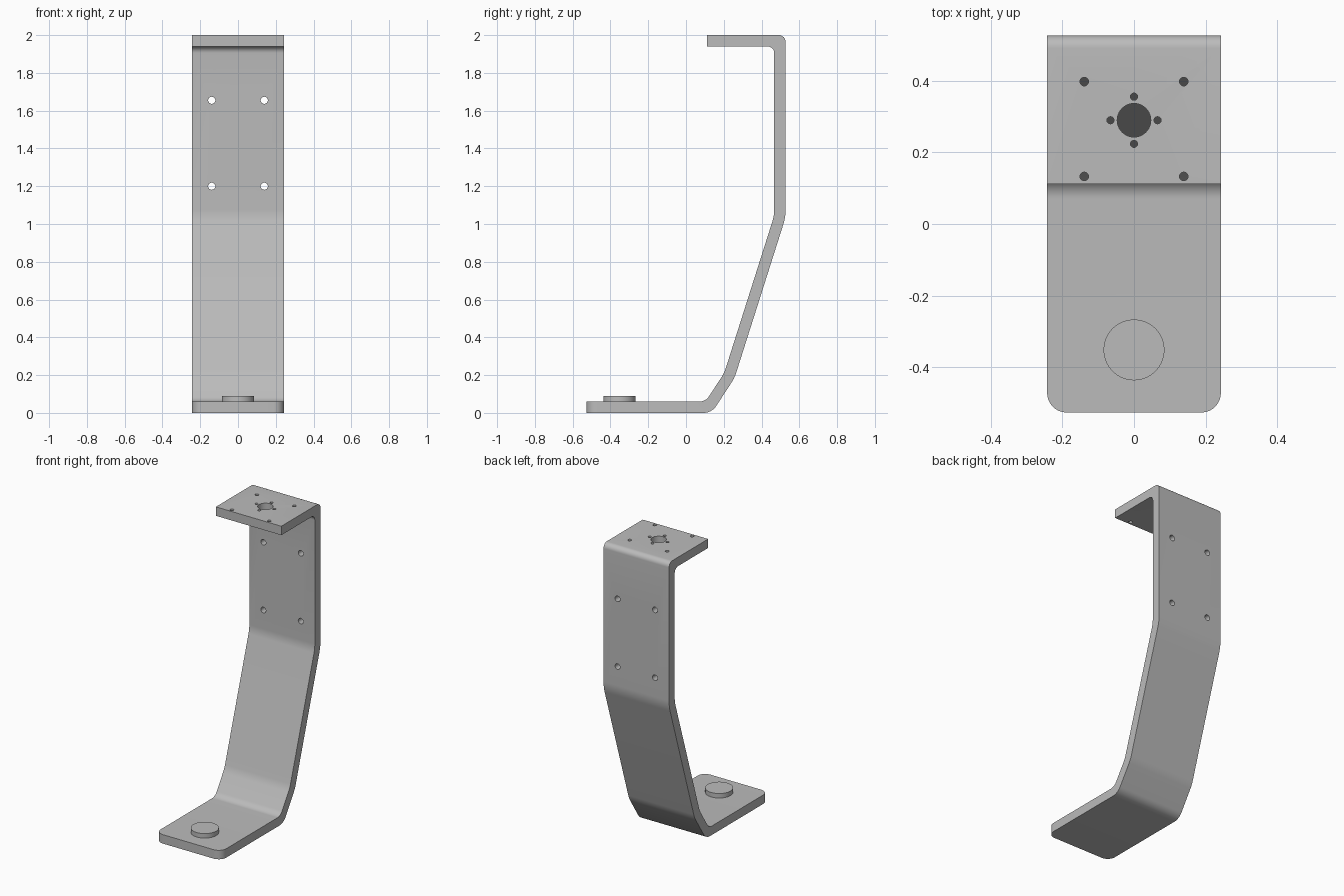
import bpy, bmesh, math
from mathutils import Vector

cube = bpy.data.objects.get("Cube")
if cube:
    bpy.data.objects.remove(cube)

HALF_WIDTH = 0.243
THICK = 0.06
FRONT, BACK = -0.527, 0.527

grey = bpy.data.materials.new("bracket grey")
grey.use_nodes = True
colour = (0.5, 0.5, 0.5, 1)
grey.diffuse_color = colour
grey.node_tree.nodes["Principled BSDF"].inputs["Base Color"].default_value = colour


def make_object(name, bm):
    bmesh.ops.recalc_face_normals(bm, faces=bm.faces[:])
    mesh = bpy.data.meshes.new(name)
    bm.to_mesh(mesh)
    bm.free()
    mesh.materials.append(grey)
    obj = bpy.data.objects.new(name, mesh)
    bpy.context.collection.objects.link(obj)
    return obj


def smooth(obj):
    bpy.ops.object.select_all(action='DESELECT')
    obj.select_set(True)
    bpy.context.view_layer.objects.active = obj
    bpy.ops.object.shade_smooth_by_angle(angle=math.radians(30))


def offset(path, dist):
    """Shift an open path to its left by dist."""
    dirs = [(b - a).normalized() for a, b in zip(path, path[1:])]
    dirs = [dirs[0]] + dirs + [dirs[-1]]
    result = []
    for p, d0, d1 in zip(path, dirs, dirs[1:]):
        n0, n1 = Vector((-d0.y, d0.x)), Vector((-d1.y, d1.x))
        result.append(p + (n0 + n1) * dist / (1 + n0.dot(n1)))
    return result


def fillet(path, radii, steps=8):
    """Round the inner corners of an open path with arcs."""
    result = [path[0]]
    for a, p, b, r in zip(path, path[1:], path[2:], radii):
        u, v = (a - p).normalized(), (b - p).normalized()
        half = u.angle(v) / 2
        centre = p + (u + v).normalized() * r / math.sin(half)
        start = p + u * r / math.tan(half) - centre
        end = p + v * r / math.tan(half) - centre
        turn = math.pi - 2 * half
        for i in range(steps + 1):
            t = i / steps
            result.append(centre + (start * math.sin((1 - t) * turn)
                                    + end * math.sin(t * turn)) / math.sin(turn))
    return result + [path[-1]]


def cylinder(bm, radius, depth, location, along_y=False, segments=24):
    new = bmesh.ops.create_cone(bm, cap_ends=True, segments=segments, radius1=radius,
                                radius2=radius, depth=depth)["verts"]
    for v in new:
        if along_y:
            v.co.y, v.co.z = -v.co.z, v.co.y
        v.co += Vector(location)


# Bent strip: side profile (y, z) with rounded bends, extruded across x
outer = [Vector(p) for p in ((FRONT, 0), (0.136, 0), (0.257, 0.185),
                             (BACK, 1.035), (BACK, 2), (0.112, 2))]
inner = offset(outer, THICK)
profile = fillet(outer, (0.08, 0.2, 0.25, 0.035)) + fillet(inner, (0.06, 0.2, 0.2, 0.035))[::-1]
bm = bmesh.new()
side = bm.faces.new([bm.verts.new((-HALF_WIDTH, p.x, p.y)) for p in profile])
extruded = bmesh.ops.extrude_face_region(bm, geom=[side])["geom"]
bmesh.ops.translate(bm, vec=(2 * HALF_WIDTH, 0, 0),
                    verts=[g for g in extruded if isinstance(g, bmesh.types.BMVert)])
# Rounded front corners of the foot
corners = [e for e in bm.edges if all(v.co.y < FRONT + 0.001 for v in e.verts)
           and abs(e.verts[0].co.z - e.verts[1].co.z) > 0.01]
bmesh.ops.bevel(bm, geom=corners, offset=0.055, segments=8, profile=0.5, affect='EDGES')
bracket = make_object("bent_bracket", bm)

# Hole cutter: hub hole, four pin holes and screw holes on both plates
bm = bmesh.new()
HUB_Y, PIN = 0.29, 0.066
cylinder(bm, 0.047, 0.2, (0, HUB_Y, 1.97), segments=40)
for dx, dy in ((PIN, 0), (-PIN, 0), (0, PIN), (0, -PIN)):
    cylinder(bm, 0.01, 0.2, (dx, HUB_Y + dy, 1.97))
for x in (-0.139, 0.139):
    for y in (0.133, 0.398):
        cylinder(bm, 0.012, 0.2, (x, y, 1.97))
    for z in (1.2, 1.655):
        cylinder(bm, 0.019, 0.2, (x, 0.497, z), along_y=True)
cutter = make_object("hole_cutter", bm)
cutter.hide_render = True

# Apply the cut and drop the cutter
cut = bracket.modifiers.new("holes", 'BOOLEAN')
cut.operation = 'DIFFERENCE'
cut.solver = 'EXACT'
cut.object = cutter
bpy.context.view_layer.objects.active = bracket
bpy.ops.object.modifier_apply(modifier=cut.name)
bpy.data.objects.remove(cutter)
smooth(bracket)

# Round locating disc on the foot
bm = bmesh.new()
cylinder(bm, 0.085, 0.04, (0, -0.352, 0.07), segments=64)
smooth(make_object("foot_disc", bm))
